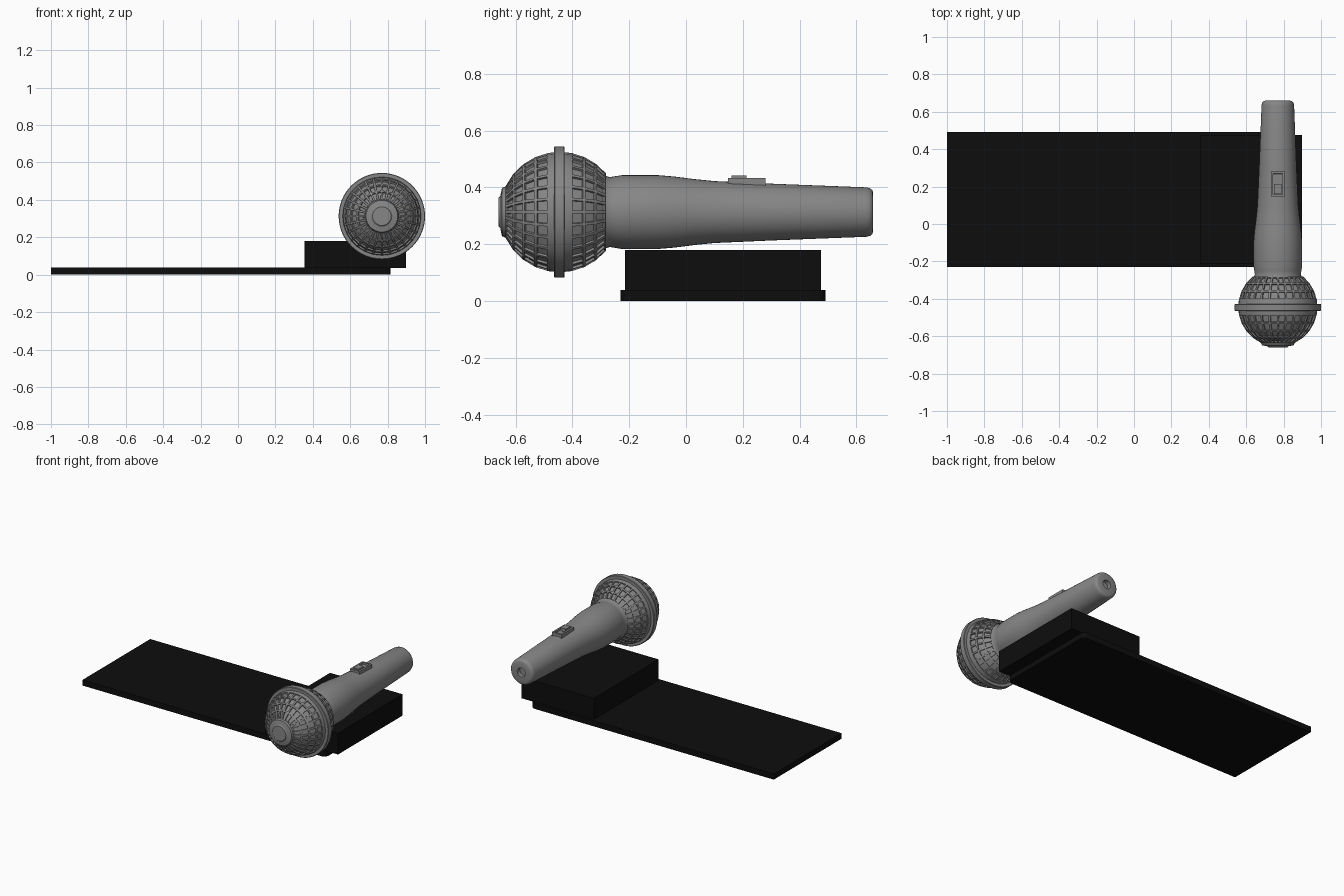
import bpy, bmesh, math

if "Cube" in bpy.data.objects:
    bpy.data.objects.remove(bpy.data.objects["Cube"])

AX, AZ = 0.769, 0.313      # microphone axis (runs along y)


def material(name, c):
    m = bpy.data.materials.new(name)
    m.diffuse_color = (c, c, c, 1)
    m.use_nodes = True
    m.node_tree.nodes["Principled BSDF"].inputs["Base Color"].default_value = m.diffuse_color
    return m


BLACK = material("matte_black", 0.004)
GREY = material("microphone_grey", 0.24)


def finish(name, bm, mat, smooth=None):
    bmesh.ops.recalc_face_normals(bm, faces=bm.faces)
    me = bpy.data.meshes.new(name)
    bm.to_mesh(me)
    bm.free()
    ob = bpy.data.objects.new(name, me)
    bpy.context.collection.objects.link(ob)
    me.materials.append(mat)
    if smooth:
        bpy.ops.object.select_all(action='DESELECT')
        ob.select_set(True)
        bpy.context.view_layer.objects.active = ob
        bpy.ops.object.shade_smooth_by_angle(angle=math.radians(smooth))
    return ob


def box_bm(x, y, z):
    bm = bmesh.new()
    bmesh.ops.create_cube(bm, size=1)
    for v in bm.verts:
        for i, (a, b) in enumerate((x, y, z)):
            v.co[i] = a if v.co[i] < 0 else b
    return bm


def lathe(profile, n, closed=False):
    """Revolve (y, radius) points round the microphone axis; returns bmesh and face bands."""
    bm = bmesh.new()
    rings = []
    for y, r in profile:
        if r == 0:
            rings.append([bm.verts.new((AX, y, AZ))] * n)
        else:
            rings.append([bm.verts.new((AX + r * math.cos(math.tau * k / n), y,
                                        AZ + r * math.sin(math.tau * k / n))) for k in range(n)])
    if closed:
        rings.append(rings[0])
    bands = []
    for a, b in zip(rings, rings[1:]):
        band = []
        for k in range(n):
            j = (k + 1) % n
            vs = list(dict.fromkeys((a[k], a[j], b[j], b[k])))
            band.append(bm.faces.new(vs))
        bands.append(band)
    return bm, bands


# base plate with rounded corners at the block end
bm = box_bm((-1, 0.815), (-0.23, 0.492), (0, 0.038))
corners = [e for e in bm.edges if all(v.co.x > 0.8 for v in e.verts)
           and abs(e.verts[0].co.z - e.verts[1].co.z) > 0.01]
bmesh.ops.bevel(bm, geom=corners, offset=0.03, segments=6, profile=0.5, affect='EDGES')
finish("base_plate", bm, BLACK, 30)

# raised block
finish("raised_block", box_bm((0.355, 0.897), (-0.215, 0.475), (0.036, 0.179)), BLACK)

# grille ball with dented cells
BY, R = -0.444, 0.212
angles = [25, 39, 52.5, 66, 79, 90, 101, 114, 127, 140]
profile = [(-0.66, 0), (-0.66, 0.05), (-0.654, 0.056), (-0.648, 0.085)]
profile += [(BY - R * math.cos(math.radians(a)), R * math.sin(math.radians(a))) for a in angles]
bm, bands = lathe(profile, 28)
bmesh.ops.recalc_face_normals(bm, faces=bm.faces)
cells = [f for i in (4, 5, 6, 7, 9 + 1, 11, 12) if i < len(bands) for f in bands[i]]
cells = [f for f in cells if f.is_valid]
bmesh.ops.inset_individual(bm, faces=cells, thickness=0.007, depth=0)
bmesh.ops.inset_individual(bm, faces=cells, thickness=0.002, depth=-0.008)
finish("grille_ball", bm, GREY, 30)

# band round the ball
bm, _ = lathe([(-0.465, 0.2), (-0.465, 0.228), (-0.462, 0.231),
               (-0.43, 0.231), (-0.427, 0.228), (-0.427, 0.2)], 64, closed=True)
finish("grille_band", bm, GREY, 35)

# tapered handle with a socket in its end
bm, _ = lathe([(-0.31, 0), (-0.31, 0.14), (-0.285, 0.128), (-0.268, 0.123), (-0.25, 0.126),
               (-0.225, 0.13), (-0.1, 0.13), (-0.04, 0.125), (0.03, 0.116), (0.1, 0.109),
               (0.3, 0.1), (0.635, 0.087), (0.648, 0.084), (0.656, 0.077), (0.659, 0.068),
               (0.659, 0.03), (0.63, 0.03), (0.63, 0)], 48)
finish("handle", bm, GREY, 40)

# switch housing with a recessed slot, and its sliding button
bm = box_bm((AX - 0.036, AX + 0.036), (0.147, 0.28), (0.39, 0.433))
top = [f for f in bm.faces if f.calc_center_median().z > 0.43]
bmesh.ops.inset_individual(bm, faces=top, thickness=0.016, depth=0)
bmesh.ops.inset_individual(bm, faces=top, thickness=0.0001, depth=-0.012)
finish("switch_housing", bm, GREY)
finish("switch_button", box_bm((AX - 0.02, AX + 0.02), (0.16, 0.213), (0.41, 0.441)), GREY)
